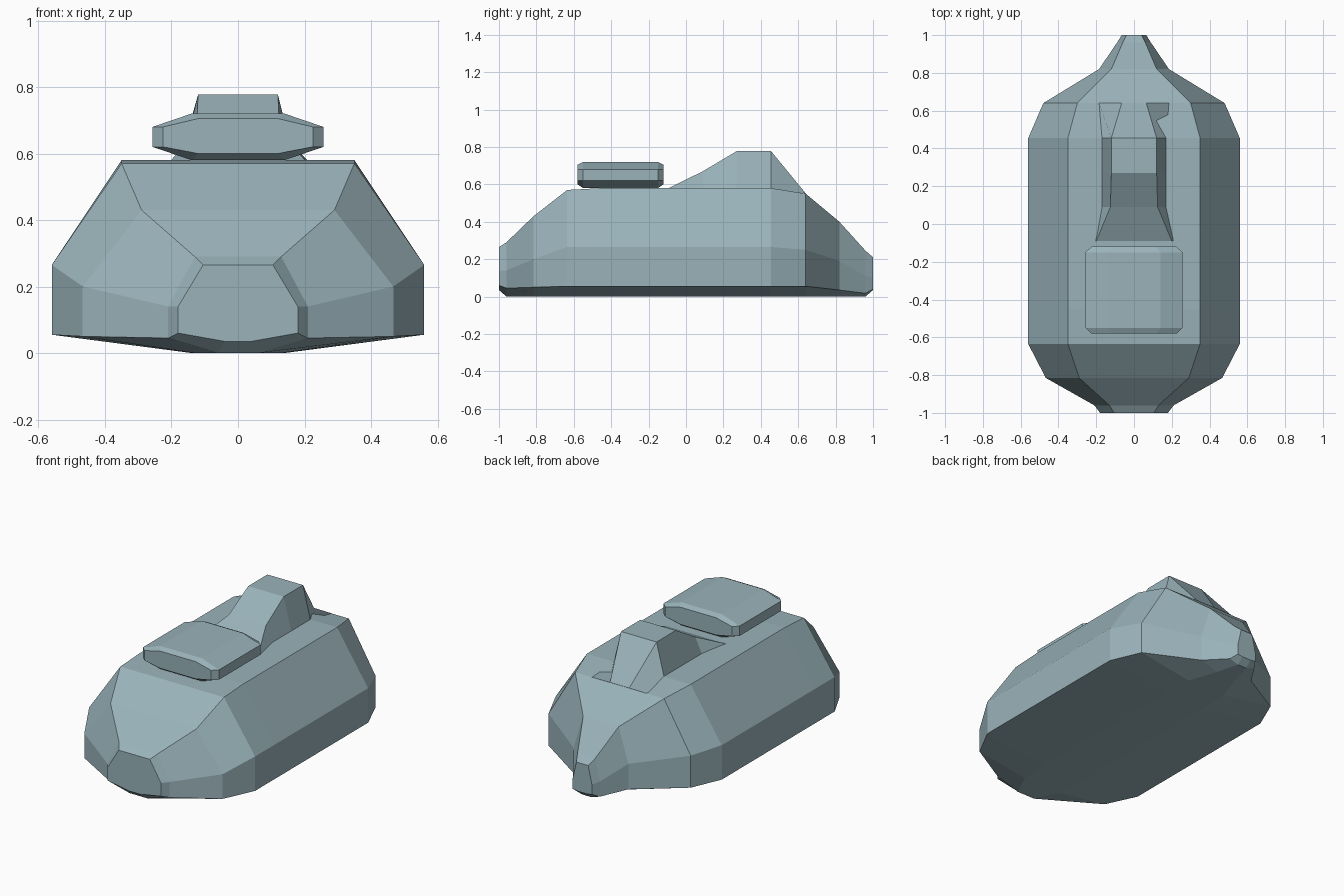
import bpy
import bmesh

# Blue-grey paint shared by every part
paint = bpy.data.materials.new("blue_grey_paint")
paint.diffuse_color = (0.32, 0.45, 0.49, 1.0)


def loft(name, stations):
    """Skin mirrored half sections: each station is (y, [(x, z) from bottom to top])."""
    bm = bmesh.new()
    rings = []
    for y, half in stations:
        pts = half + [(-x, z) for x, z in reversed(half)]
        rings.append([bm.verts.new((x, y, z)) for x, z in pts])
    n = len(rings[0])
    for a, b in zip(rings, rings[1:]):
        for i in range(n):
            j = (i + 1) % n
            bm.faces.new((a[i], a[j], b[j], b[i]))
    bm.faces.new(rings[0])
    bm.faces.new(rings[-1])
    bmesh.ops.recalc_face_normals(bm, faces=bm.faces)
    mesh = bpy.data.meshes.new(name)
    bm.to_mesh(mesh)
    bm.free()
    mesh.materials.append(paint)
    obj = bpy.data.objects.new(name, mesh)
    bpy.context.collection.objects.link(obj)
    return obj


# Hull: keel, lower side, upper side and deck edge at each station
def hull_section(y, keel_x, keel_z, side_x, low_z, mid_z, deck_x, deck_z):
    return y, [(keel_x, keel_z), (side_x, low_z), (side_x, mid_z), (deck_x, deck_z)]


loft("hull", [
    hull_section(-1.00, 0.04, 0.035, 0.18, 0.06, 0.14, 0.105, 0.265),
    hull_section(-0.96, 0.06, 0.00, 0.21, 0.045, 0.14, 0.13, 0.29),
    hull_section(-0.815, 0.13, 0.00, 0.467, 0.05, 0.20, 0.29, 0.43),
    hull_section(-0.635, 0.14, 0.00, 0.56, 0.055, 0.265, 0.35, 0.57),
    hull_section(-0.45, 0.14, 0.00, 0.56, 0.055, 0.265, 0.35, 0.58),
    hull_section(0.455, 0.14, 0.00, 0.56, 0.055, 0.265, 0.35, 0.58),
    hull_section(0.64, 0.13, 0.00, 0.48, 0.055, 0.25, 0.30, 0.55),
    hull_section(0.82, 0.07, 0.00, 0.185, 0.035, 0.19, 0.12, 0.40),
    hull_section(0.96, 0.03, 0.00, 0.09, 0.018, 0.11, 0.06, 0.245),
    hull_section(1.00, 0.03, 0.035, 0.065, 0.04, 0.10, 0.04, 0.21),
])

# Flat cabin pod with chamfered ends
pod_end = [(0.12, 0.60), (0.225, 0.62), (0.225, 0.68), (0.12, 0.705)]
pod_body = [(0.14, 0.58), (0.257, 0.62), (0.257, 0.68), (0.14, 0.72)]
loft("cabin_pod", [(-0.58, pod_end), (-0.55, pod_body),
                   (-0.15, pod_body), (-0.12, pod_end)])

# Rear hump with a flared front ramp and a sloping tail
loft("rear_hump", [
    (-0.09, [(0.21, 0.578), (0.20, 0.581)]),
    (0.09, [(0.17, 0.578), (0.125, 0.67)]),
    (0.27, [(0.17, 0.578), (0.12, 0.777)]),
    (0.455, [(0.17, 0.578), (0.12, 0.777)]),
    (0.64, [(0.185, 0.551), (0.065, 0.552)]),
])
